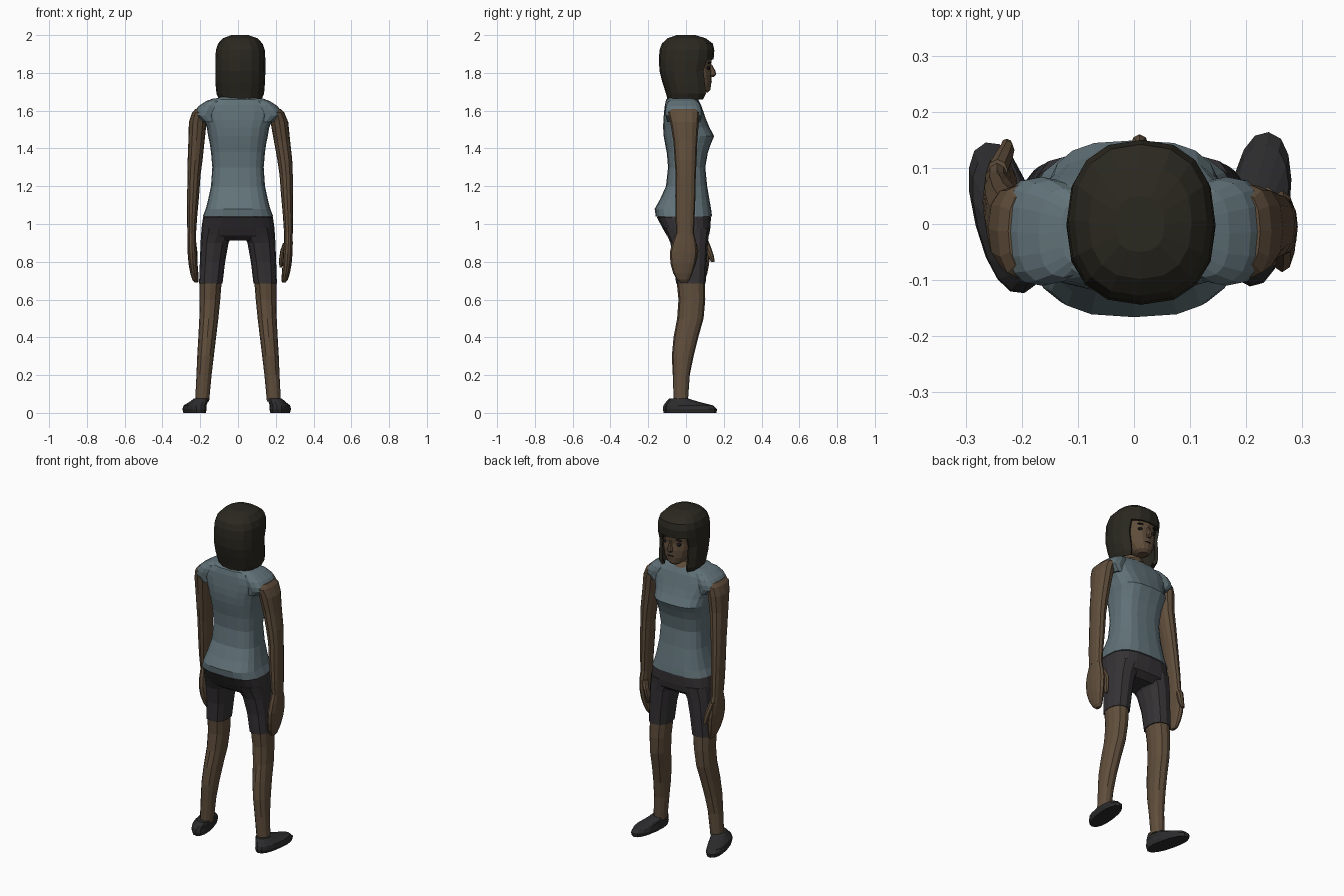
import bpy, bmesh, math
from mathutils import Matrix, Vector


def mat(name, c):
    m = bpy.data.materials.new(name)
    m.diffuse_color = (*c, 1)
    return m


SKIN = mat("skin_brown", (0.115, 0.075, 0.044))
SHIRT = mat("shirt_blue", (0.12, 0.17, 0.19))
DARK = mat("shorts_dark", (0.036, 0.032, 0.035))
SHOE = mat("shoe_dark", (0.025, 0.025, 0.027))
HAIR = mat("hair_dark", (0.023, 0.021, 0.014))
BLACK = mat("feature_black", (0.01, 0.009, 0.01))


def finish(name, bm, m):
    bmesh.ops.recalc_face_normals(bm, faces=bm.faces)
    me = bpy.data.meshes.new(name)
    bm.to_mesh(me)
    bm.free()
    me.materials.append(m)
    ob = bpy.data.objects.new(name, me)
    bpy.context.collection.objects.link(ob)
    return ob


def loft(name, rings, m, n=12, p=2.0, caps=(True, True), cut=None, turn=None):
    """Skin horizontal superellipse rings given as (z, x0, x1, y0, y1)."""
    bm = bmesh.new()
    rows = []
    for z, x0, x1, y0, y1 in rings:
        row = []
        for i in range(n):
            a = 2 * math.pi * i / n
            c, s = math.cos(a), math.sin(a)
            x = (x0 + x1) / 2 + (x1 - x0) / 2 * math.copysign(abs(round(c, 6)) ** (2 / p), c)
            y = (y0 + y1) / 2 + (y1 - y0) / 2 * math.copysign(abs(round(s, 6)) ** (2 / p), s)
            row.append(bm.verts.new((x, y, z)))
        rows.append(row)
    for a, b in zip(rows, rows[1:]):
        for i in range(n):
            j = (i + 1) % n
            bm.faces.new((a[i], a[j], b[j], b[i]))
    for flag, row in zip(caps, (rows[0], rows[-1])):
        if flag:
            bm.faces.new(row)
    if cut:
        gone = [f for f in bm.faces if cut(f.calc_center_median())]
        bmesh.ops.delete(bm, geom=gone, context='FACES')
    if turn:
        pivot, ang = turn
        bmesh.ops.rotate(bm, verts=bm.verts, cent=pivot, matrix=Matrix.Rotation(ang, 3, 'Z'))
    return finish(name, bm, m)


def sym(rings):
    return [(z, -w, w, y0, y1) for z, w, y0, y1 in rings]


def side(rings, s, dx=0.0, dy=0.0):
    """Mirror rings to the -x side when s is -1, shifting by dx, dy."""
    return [(z, *sorted((s * x0 + dx, s * x1 + dx)), y0 + dy, y1 + dy) for z, x0, x1, y0, y1 in rings]


# Shirt: shoulders, bust, waist, flared hem
loft("shirt", sym([
    (1.675, .085, -.085, .045), (1.66, .13, -.105, .065), (1.63, .185, -.112, .08),
    (1.595, .20, -.116, .092), (1.55, .182, -.12, .108), (1.51, .165, -.121, .125),
    (1.465, .158, -.118, .149), (1.43, .15, -.112, .134), (1.38, .143, -.102, .116),
    (1.30, .136, -.095, .102), (1.20, .143, -.106, .112), (1.13, .158, -.138, .124),
    (1.08, .171, -.166, .133), (1.04, .187, -.160, .138)]), SHIRT, n=20, p=2.9)

# Shorts: hips and seat
loft("shorts_hips", sym([
    (1.06, .165, -.14, .118), (1.035, .185, -.154, .132), (.98, .193, -.125, .129),
    (.94, .195, -.102, .122), (.912, .17, -.06, .085)]), DARK, n=20, p=2.9)

LEG = [(.70, .086, .203, -.05, .10), (.60, .094, .203, -.04, .102), (.50, .104, .205, -.047, .093),
       (.40, .116, .21, -.066, .065), (.30, .128, .216, -.075, .04), (.20, .14, .22, -.07, .02),
       (.06, .153, .227, -.065, .01)]
CUFF = [(.98, .01, .192, -.12, .126), (.94, .028, .196, -.10, .12), (.90, .05, .198, -.083, .116),
        (.80, .068, .202, -.062, .11), (.685, .082, .206, -.053, .104)]
FOOT = [(0, .165, .262, -.105, .165), (.02, .16, .268, -.11, .167), (.04, .162, .265, -.106, .145),
        (.058, .158, .246, -.095, .07), (.075, .155, .232, -.08, .015)]
SLEEVE = [(1.665, .07, .13, -.07, .04), (1.65, .08, .17, -.095, .063), (1.625, .09, .208, -.107, .078),
          (1.60, .10, .228, -.11, .084), (1.575, .11, .236, -.108, .083), (1.54, .11, .19, -.10, .078)]
ARM = [(1.61, .17, .225, -.08, .055), (1.59, .17, .245, -.096, .07), (1.54, .172, .266, -.084, .068),
       (1.44, .19, .276, -.067, .06), (1.34, .208, .287, -.06, .056), (1.26, .22, .29, -.055, .052),
       (1.15, .228, .291, -.057, .05), (1.04, .238, .292, -.056, .046), (.95, .244, .29, -.052, .042)]
HAND = [(.955, .244, .289, -.052, .042), (.90, .243, .29, -.073, .055), (.85, .239, .289, -.086, .06),
        (.79, .236, .284, -.082, .05), (.74, .232, .275, -.068, .035), (.705, .23, .264, -.048, .02),
        (.69, .233, .252, -.03, .008)]

for s, label in ((1, "right"), (-1, "left")):
    k = 0 if s > 0 else 1
    # Legs and shoes
    loft(f"shorts_leg_{label}", side(CUFF, s), DARK, n=12, p=2.4)
    loft(f"leg_{label}", side(LEG, s), SKIN, n=12, p=2.2)
    loft(f"shoe_{label}", side(FOOT, s, dy=-.012 * k), SHOE, n=16, p=2.3,
         turn=(Vector((s * .20, -.05, 0)), (-.12, .25)[k]))
    # Sleeve caps
    loft(f"sleeve_{label}", side(SLEEVE, s), SHIRT, n=16, p=2.5)
    # Arms: the left one hangs slightly further forward and closer in
    swing = lambda rings: [side([r], s, dx=.022 * k * min(1, (1.62 - r[0]) / .3),
                                dy=.055 * k * max(0, (1.45 - r[0]) / .5))[0] for r in rings]
    loft(f"arm_{label}", swing(ARM), SKIN, n=12, p=2.3)
    loft(f"hand_{label}", swing(HAND), SKIN, n=12, p=2.2)

# Thumbs
loft("thumb_right", [(.90, .238, .268, .01, .055), (.86, .224, .252, .02, .066),
                     (.81, .217, .24, .02, .058), (.77, .219, .233, .025, .045)], SKIN, n=8)
loft("thumb_left", [(.92, -.262, -.225, .075, .115), (.87, -.25, -.217, .095, .135),
                    (.83, -.24, -.213, .115, .148), (.80, -.237, -.217, .132, .152)], SKIN, n=8)

# Neck
loft("neck", [(1.66, -.075, .08, -.08, .07), (1.69, -.048, .056, -.065, .05),
              (1.76, -.045, .055, -.06, .05)], SKIN, n=12)
# Head
CX = .01
loft("head", [(z, CX - w, CX + w, y0, y1) for z, w, y0, y1 in (
    (1.695, .028, .045, .115), (1.71, .05, .01, .129), (1.745, .074, -.03, .134),
    (1.79, .09, -.08, .136), (1.83, .096, -.10, .131), (1.88, .10, -.11, .138),
    (1.94, .09, -.10, .12))], SKIN, n=16, p=2.2)

# Hair: bob with a window cut for the face, leaving a fringe above
hair = loft("hair", [(z, x0, x1, y0, y1) for z, x0, x1, y0, y1 in (
    (1.66, -.10, .125, -.098, .118), (1.69, -.114, .138, -.106, .135), (1.75, -.12, .143, -.125, .132),
    (1.81, -.12, .145, -.14, .126), (1.87, -.12, .145, -.144, .146), (1.92, -.117, .142, -.14, .15),
    (1.955, -.106, .13, -.128, .142), (1.983, -.08, .103, -.098, .105), (2.0, -.035, .055, -.05, .05))],
    HAIR, n=16, p=2.4, caps=(False, True),
    cut=lambda c: c.z < 1.86 and c.y > .06 and abs(c.x - CX) < .092)
mod = hair.modifiers.new("thickness", 'SOLIDIFY')
mod.thickness = .018
mod.offset = -1

# Nose
loft("nose", [(1.778, CX - .012, CX + .012, .12, .145), (1.79, CX - .016, CX + .016, .12, .16),
              (1.81, CX - .011, CX + .011, .12, .156), (1.845, CX - .006, CX + .006, .12, .137)], SKIN, n=8)


def pad(name, loc, size, tilt=0, seg=10):
    bm = bmesh.new()
    bmesh.ops.create_uvsphere(bm, u_segments=seg, v_segments=6, radius=1)
    bm.transform(Matrix.Translation(loc) @ Matrix.Rotation(tilt, 4, 'Y') @ Matrix.Diagonal((*size, 1)))
    finish(name, bm, BLACK)


# Eyes, brows and mouth
for s, label in ((1, "right"), (-1, "left")):
    pad(f"eye_{label}", (CX + s * .042, .116, 1.826), (.016, .012, .011))
    pad(f"brow_{label}", (CX + s * .043, .122, 1.855), (.024, .010, .004), s * .15)
pad("mouth", (CX, .13, 1.752), (.022, .007, .004))
